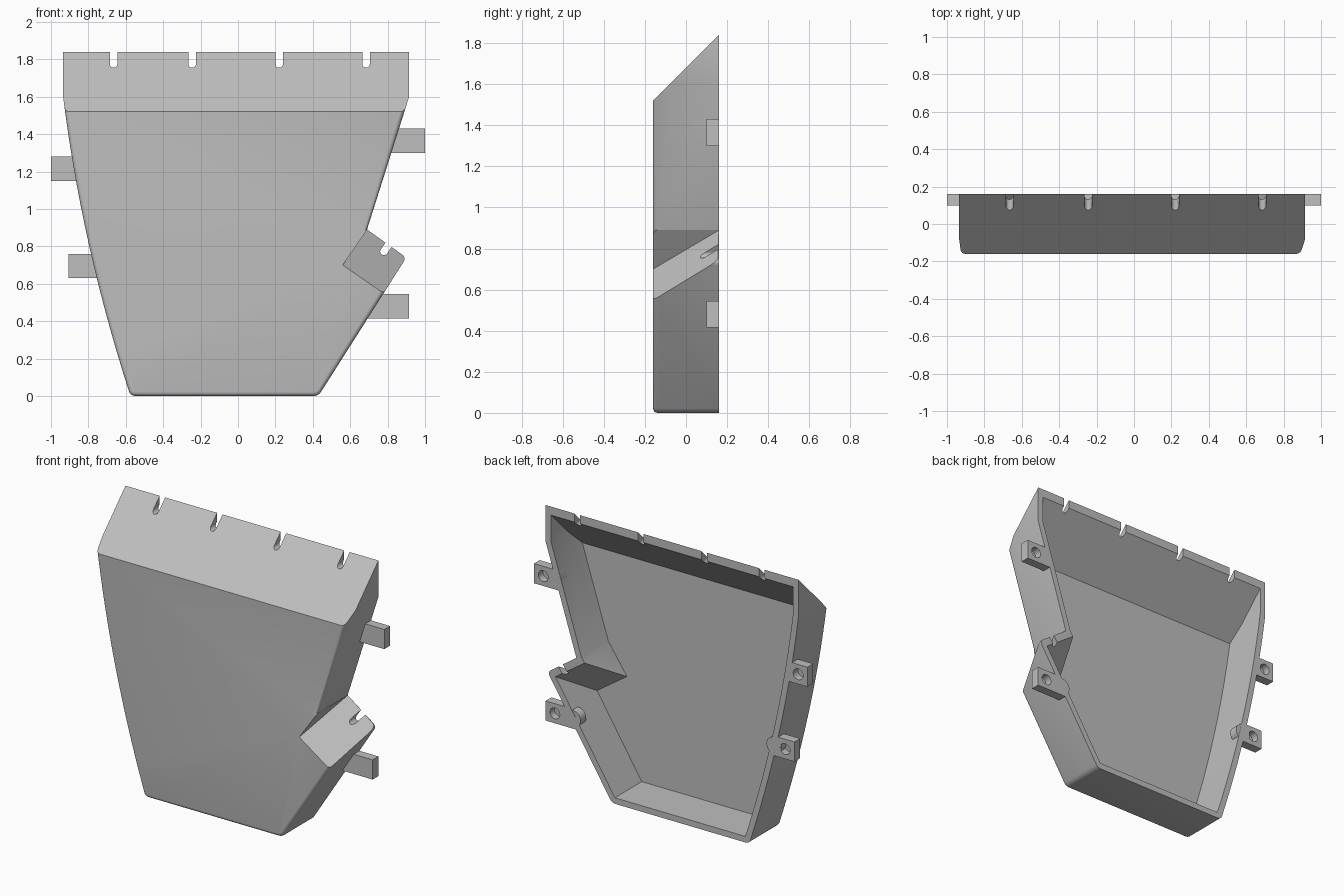
import bpy, bmesh, math
from mathutils import Vector

cube = bpy.data.objects.get("Cube")
if cube:
    bpy.data.objects.remove(cube, do_unlink=True)

grey = bpy.data.materials.new("plain_grey")
grey.use_nodes = True
colour = (0.52, 0.52, 0.52, 1)
grey.diffuse_color = colour
grey.node_tree.nodes["Principled BSDF"].inputs["Base Color"].default_value = colour

X, Y, Z = Vector((1, 0, 0)), Vector((0, 1, 0)), Vector((0, 0, 1))
FRONT, BACK, WALL = -0.16, 0.16, 0.04


def prism(name, pts, origin, u, v, w, depth, corners=(), rounded=False):
    """Extrude a 2D profile along w; optionally round chosen corners and the front rim."""
    bm = bmesh.new()
    near = [bm.verts.new(origin + u * a + v * b) for a, b in pts]
    far = [bm.verts.new(p.co + w * depth) for p in near]
    bm.faces.new(near)
    bm.faces.new(far)
    n = len(pts)
    for i in range(n):
        j = (i + 1) % n
        bm.faces.new((near[i], near[j], far[j], far[i]))
    bmesh.ops.recalc_face_normals(bm, faces=bm.faces)
    if corners:
        edges = [bm.edges.get((near[i], far[i])) for i in corners]
        bmesh.ops.bevel(bm, geom=edges, offset=0.025, segments=4, profile=0.5, affect='EDGES')
    if rounded:
        rim = [e for e in bm.edges if all(abs(p.co.y - FRONT) < 1e-5 for p in e.verts)]
        bmesh.ops.bevel(bm, geom=rim, offset=0.022, segments=4, profile=0.5, affect='EDGES')
    mesh = bpy.data.meshes.new(name)
    bm.to_mesh(mesh)
    bm.free()
    mesh.materials.append(grey)
    ob = bpy.data.objects.new(name, mesh)
    bpy.context.collection.objects.link(ob)
    return ob


def cut(ob, cutters):
    """Subtract the cutters and bake the result."""
    for c in cutters:
        c.hide_render = True
        m = ob.modifiers.new("cut", 'BOOLEAN')
        m.operation, m.solver, m.object = 'DIFFERENCE', 'EXACT', c
    bpy.context.view_layer.update()
    deps = bpy.context.evaluated_depsgraph_get()
    mesh = bpy.data.meshes.new_from_object(ob.evaluated_get(deps))
    ob.modifiers.clear()
    ob.data = mesh


def inset(pts, d):
    """Move every side of a counter-clockwise outline inwards by d."""
    out = []
    for i, p in enumerate(pts):
        p = Vector(p)
        a = (p - Vector(pts[i - 1])).normalized()
        b = (Vector(pts[(i + 1) % len(pts)]) - p).normalized()
        na, nb = Vector((-a.y, a.x)), Vector((-b.y, b.x))
        out.append(p + (na + nb) * d / (1 + na.dot(nb)))
    return out


def disc(radius, n=32):
    return [(radius * math.cos(2 * math.pi * i / n), radius * math.sin(2 * math.pi * i / n))
            for i in range(n)]


def slot(origin, u, v):
    """Round-bottomed slot cutter through the thickness."""
    r = 0.02
    pts = [(r * math.cos(t), r * math.sin(t)) for t in
           [math.pi + math.pi * i / 10 for i in range(11)]]
    return prism("slot_cutter", pts + [(r, 0.2), (-r, 0.2)], origin, u, v, Y, 0.4)


def left_edge(t):
    s = 1 - t
    return (-0.935 * s * s - 2 * 0.835 * s * t - 0.575 * t * t, 1.6 * s * s + 1.6 * s * t)


# Outline of the shell, with a bowed side
outline = [(0.43, 0), (0.90, 0.74), (0.69, 0.89), (0.915, 1.6), (0.915, 1.84), (-0.935, 1.84)]
outline += [left_edge(i / 14) for i in range(15)]


# Cutter for the sloping top
def top_cutter(gap):
    z = 1.68 - gap * math.sqrt(2)
    return prism("top_cutter", [(-0.4, z - 0.4), (0.5, z + 0.5), (-0.4, z + 0.5)],
                 X * -1.5, Y, Z, X, 3)


# Cutter for the sloping side spout
spout = Vector((0.56, 0, 0.70))
along, up = Vector((0.823, 0, -0.568)), Vector((0.568, 0, 0.823))
slope = 0.23 / 0.32


def spout_cutter(gap):
    drop = gap * math.hypot(1, slope)
    base = lambda y: (y, (y - FRONT) * slope - drop)
    return prism("spout_cutter", [base(-0.3), base(0.4), (-0.3, base(0.4)[1])],
                 spout - along * gap, Y, up, along, 0.6)


# Cavity, open at the back
cavity = prism("cavity_cutter", inset(outline, WALL), Y * (FRONT + WALL), X, Z, Y, 0.4)
helpers = [top_cutter(WALL), spout_cutter(WALL)]
cut(cavity, helpers)

# Shell with sloping faces and cable slots
shell = prism("shell", outline, Y * FRONT, X, Z, Y, BACK - FRONT,
              corners=(0, 1, len(outline) - 1), rounded=True)
cutters = [top_cutter(0), spout_cutter(0), cavity]
cutters += [slot(Vector((x, -0.1, 1.775)), X, Z) for x in (-0.665, -0.245, 0.22, 0.685)]
cutters.append(slot(spout + along * 0.14 + up * 0.185 - Y * 0.1, along, up))
cut(shell, cutters)
helpers += cutters
parts = [shell]

# Mounting tabs: outer end, reach to the wall, centre height
tabs = [("upper_right_tab", -1.0, -0.86, 1.215), ("lower_right_tab", -0.905, -0.74, 0.695),
        ("upper_left_tab", 1.0, 0.80, 1.365), ("lower_left_tab", 0.915, 0.68, 0.48)]
for name, end, root, z in tabs:
    h = 0.065
    tab = prism(name, [(end, z - h), (root, z - h), (root, z + h), (end, z + h)],
                Y * 0.1, X, Z, Y, BACK - 0.1)
    centre = end - math.copysign(0.068, end)
    hole = prism("hole_cutter", disc(0.036), Vector((centre, 0.112, z)), X, Z, Y, 0.2)
    cut(tab, [cavity, hole])
    helpers.append(hole)
    parts.append(tab)

# Round bosses behind the lower tabs
for name, x, z in (("right_boss", -0.755, 0.695), ("left_boss", 0.715, 0.48)):
    parts.append(prism(name, disc(0.055), Vector((x, 0.101, z)), X, Z, Y, BACK - 0.102))

for h in helpers:
    bpy.data.objects.remove(h, do_unlink=True)

# Smooth the curved sides, keep the creases
bpy.ops.object.select_all(action='DESELECT')
for ob in parts:
    ob.select_set(True)
bpy.context.view_layer.objects.active = shell
bpy.ops.object.shade_smooth_by_angle(angle=math.radians(30))
